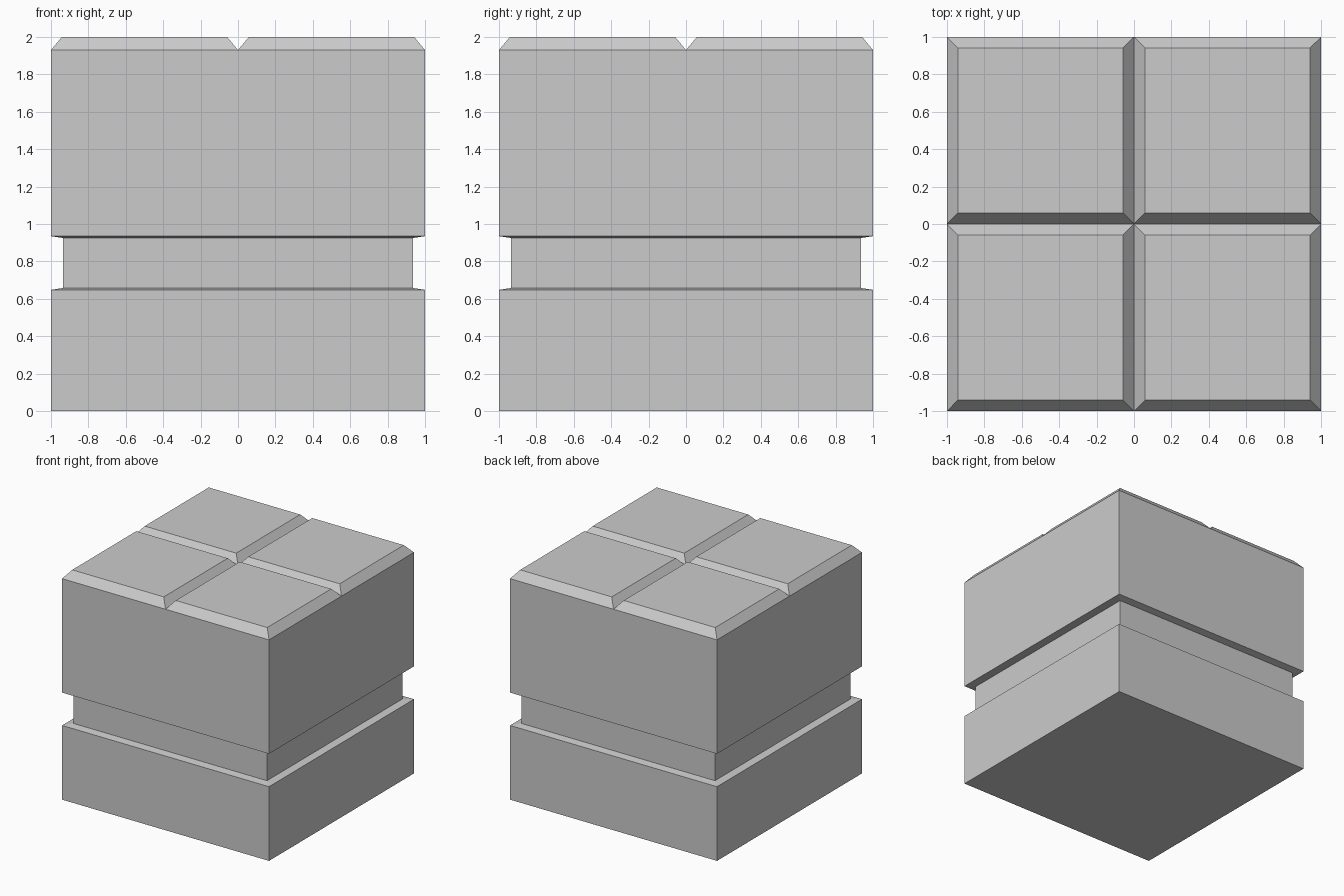
import bpy, bmesh

if "Cube" in bpy.data.objects:
    bpy.data.objects.remove(bpy.data.objects["Cube"])


def square_loft(name, profile, center=(0, 0), cap_bottom=False, cap_top=False):
    """Stack square rings given as (half width, height) pairs."""
    bm = bmesh.new()
    cx, cy = center
    corners = ((-1, -1), (1, -1), (1, 1), (-1, 1))
    rings = [[bm.verts.new((cx + sx * h, cy + sy * h, z)) for sx, sy in corners]
             for h, z in profile]
    for low, high in zip(rings, rings[1:]):
        for i in range(4):
            j = (i + 1) % 4
            bm.faces.new((low[i], low[j], high[j], high[i]))
    if cap_bottom:
        bm.faces.new(rings[0][::-1])
    if cap_top:
        bm.faces.new(rings[-1])
    mesh = bpy.data.meshes.new(name)
    bm.to_mesh(mesh)
    bm.free()
    obj = bpy.data.objects.new(name, mesh)
    bpy.context.collection.objects.link(obj)
    return obj


# Block body with the recessed band around its middle
square_loft("block_body",
            [(1, 0), (1, 0.648), (0.935, 0.658), (0.935, 0.925), (1, 0.935), (1, 1.93)],
            cap_bottom=True)

# Four bevelled tiles closing the top
for x, side in ((-0.5, "left"), (0.5, "right")):
    for y, end in ((-0.5, "front"), (0.5, "back")):
        square_loft(f"top_tile_{end}_{side}", [(0.5, 1.93), (0.442, 2)],
                    center=(x, y), cap_top=True)
